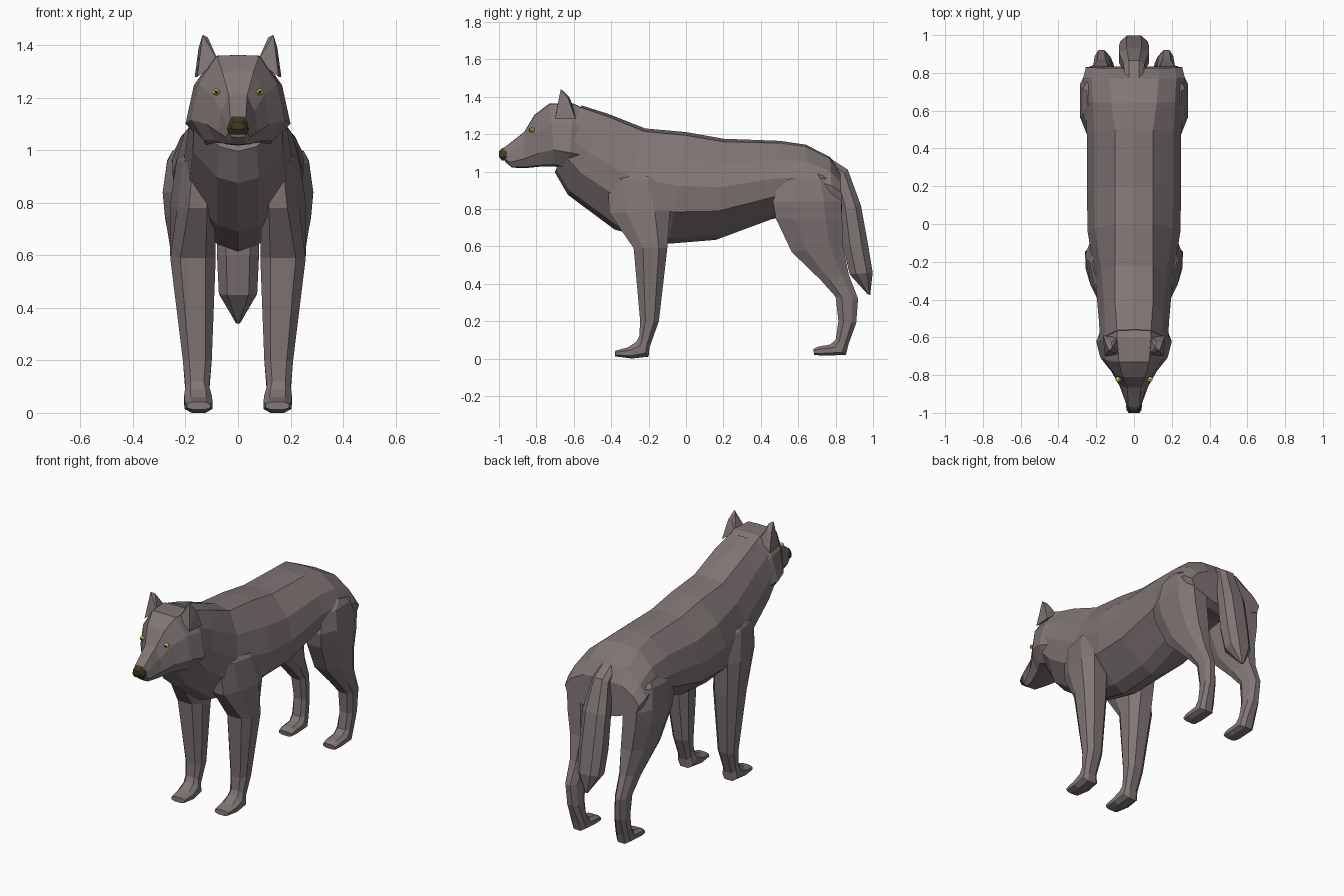
import bpy, bmesh
from mathutils import Vector


def material(name, color):
    m = bpy.data.materials.new(name)
    m.diffuse_color = (*color, 1)
    return m


FUR = material("fur", (0.22, 0.18, 0.18))
DARK = material("dark", (0.045, 0.045, 0.015))
YELLOW = material("yellow", (0.80, 0.76, 0.15))


def finish(name, bm, mat, mirror=False):
    bmesh.ops.recalc_face_normals(bm, faces=bm.faces)
    me = bpy.data.meshes.new(name)
    bm.to_mesh(me)
    bm.free()
    me.materials.append(mat)
    ob = bpy.data.objects.new(name, me)
    bpy.context.collection.objects.link(ob)
    if mirror:
        mod = ob.modifiers.new("Mirror", 'MIRROR')
        mod.use_mirror_merge = False
    return ob


def loft(name, rings, mat=FUR, mirror=False):
    """Skin a list of equal-length point rings and cap both ends."""
    bm = bmesh.new()
    loops = [[bm.verts.new(p) for p in ring] for ring in rings]
    n = len(loops[0])
    for a, b in zip(loops, loops[1:]):
        for i in range(n):
            j = (i + 1) % n
            bm.faces.new((a[i], a[j], b[j], b[i]))
    bm.faces.new(loops[0])
    bm.faces.new(loops[-1])
    return finish(name, bm, mat, mirror)


def trunk_ring(sec, shape):
    """Symmetric ring: top (y, z), bottom (y, z), then top / middle / bottom half-widths."""
    ya, za, yb, zb, *w = sec
    side = [(sum(k * v for k, v in zip(ks, w)), t) for ks, t in shape]
    pts = [(0, -0.01)] + side + [(0, 1.01)] + [(-x, t) for x, t in reversed(side)]
    return [(x, ya + (yb - ya) * t, za + (zb - za) * t) for x, t in pts]


def limb_ring(sec):
    """Eight-sided ring: front (y, z), back (y, z), front inner / outer x, back inner / outer x."""
    ya, za, yb, zb, a0, a1 = sec[:6]
    b0, b1 = sec[6:] or (a0, a1)
    shape = [(.22, 0), (.78, 0), (1, .28), (1, .75), (.75, 1), (.25, 1), (0, .75), (0, .28)]
    pts = []
    for u, t in shape:
        x0, x1 = a0 + (b0 - a0) * t, a1 + (b1 - a1) * t
        pts.append((x0 + (x1 - x0) * u, ya + (yb - ya) * t, za + (zb - za) * t))
    return pts


# Body: neck to rump
body_shape = [((1, 0, 0), .02), ((0, .84, 0), .24), ((0, 1, 0), .48),
              ((0, .93, 0), .72), ((0, 0, 1), .96)]
body = [(-.56, 1.35, -.70, 1.00, .09, .18, .07),
        (-.42, 1.305, -.63, .88, .10, .185, .08),
        (-.22, 1.225, -.38, .695, .10, .205, .08),
        (0, 1.205, -.09, .62, .10, .245, .08),
        (.20, 1.17, .16, .64, .10, .25, .08),
        (.50, 1.16, .46, .75, .10, .25, .08),
        (.64, 1.14, .66, .78, .12, .258, .08),
        (.77, 1.075, .785, .76, .13, .268, .10),
        (.825, .99, .835, .78, .13, .255, .10)]
loft("body", [trunk_ring(s, body_shape) for s in body])

# Head with cheek ruff and muzzle
head_shape = [((1, 0, 0), 0), ((0, .84, 0), .32), ((0, 1, 0), .74), ((0, 0, 1), .98)]
head = [(-.46, 1.29, -.50, 1.00, .08, .15, .09),
        (-.60, 1.36, -.63, 1.01, .09, .20, .12),
        (-.73, 1.36, -.70, 1.03, .08, .178, .13),
        (-.81, 1.30, -.77, 1.03, .06, .12, .085),
        (-.865, 1.21, -.86, 1.02, .035, .075, .05),
        (-.97, 1.128, -.93, 1.022, .03, .046, .03),
        (-.985, 1.12, -.965, 1.05, .024, .036, .025)]
loft("head", [trunk_ring(s, head_shape) for s in head])

# Nose
nose = [(-.955, 1.135, -.96, 1.06, .025, .042, .032),
        (-.985, 1.122, -.985, 1.06, .025, .04, .03),
        (-1.0, 1.108, -1.0, 1.08, .016, .028, .018)]
loft("nose", [trunk_ring(s, head_shape) for s in nose], DARK)

# Ears
bm = bmesh.new()
for p in [(.075, -.69, 1.34), (.155, -.70, 1.28), (.165, -.59, 1.28), (.085, -.60, 1.34),
          (.115, -.655, 1.43), (.135, -.67, 1.44), (.15, -.63, 1.39), (.12, -.625, 1.40)]:
    bm.verts.new(p)
bmesh.ops.convex_hull(bm, input=bm.verts)
finish("ears", bm, FUR, True)

# Eyes and pupils
for name, mat, size, y in (("eyes", YELLOW, (.018, .016, .014), -.822),
                           ("pupils", DARK, (.007, .006, .007), -.835)):
    bm = bmesh.new()
    bmesh.ops.create_icosphere(bm, subdivisions=1, radius=1)
    bmesh.ops.scale(bm, vec=Vector(size), verts=bm.verts)
    bmesh.ops.translate(bm, vec=(.083, y, 1.222), verts=bm.verts)
    finish(name, bm, mat, True)

# Front legs with paws; the shoulder widens towards the back
front = [(-.33, .988, -.16, .968, .12, .19, .12, .235),
         (-.42, .96, -.135, .955, .10, .19, .10, .25),
         (-.41, .78, -.085, .79, .09, .215, .09, .275),
         (-.28, .59, -.10, .59, .085, .258),
         (-.245, .20, -.145, .20, .10, .21),
         (-.25, .12, -.195, .06, .11, .20),
         (-.265, .09, -.20, .01, .10, .205),
         (-.31, .06, -.29, 0, .097, .203),
         (-.378, .042, -.38, .012, .105, .195)]
loft("front_legs", [limb_ring(s) for s in front], mirror=True)

# Hind legs with paws; the hock tapers towards the back
hind = [(.60, 1.005, .74, .98, .12, .25),
        (.50, .95, .79, .965, .10, .27),
        (.465, .84, .83, .84, .10, .287),
        (.48, .75, .835, .74, .10, .278),
        (.565, .57, .84, .60, .10, .25),
        (.72, .42, .87, .45, .10, .225, .13, .215),
        (.80, .33, .92, .32, .11, .215, .14, .205),
        (.815, .20, .91, .19, .11, .205, .13, .20),
        (.80, .10, .87, .08, .11, .20),
        (.77, .075, .855, .02, .105, .20),
        (.71, .065, .73, .015, .105, .20),
        (.68, .05, .685, .02, .11, .195)]
loft("hind_legs", [limb_ring(s) for s in hind], mirror=True)

# Tail
tail = [(.74, 1.00, .75, 1.085, .05), (.79, .94, .865, 1.01, .055),
        (.82, .80, .935, .82, .08), (.84, .60, .975, .60, .08),
        (.875, .45, .998, .46, .073), (.97, .345, .985, .34, .008)]
loft("tail", [limb_ring((*s[:4], -s[4], s[4])) for s in tail])
